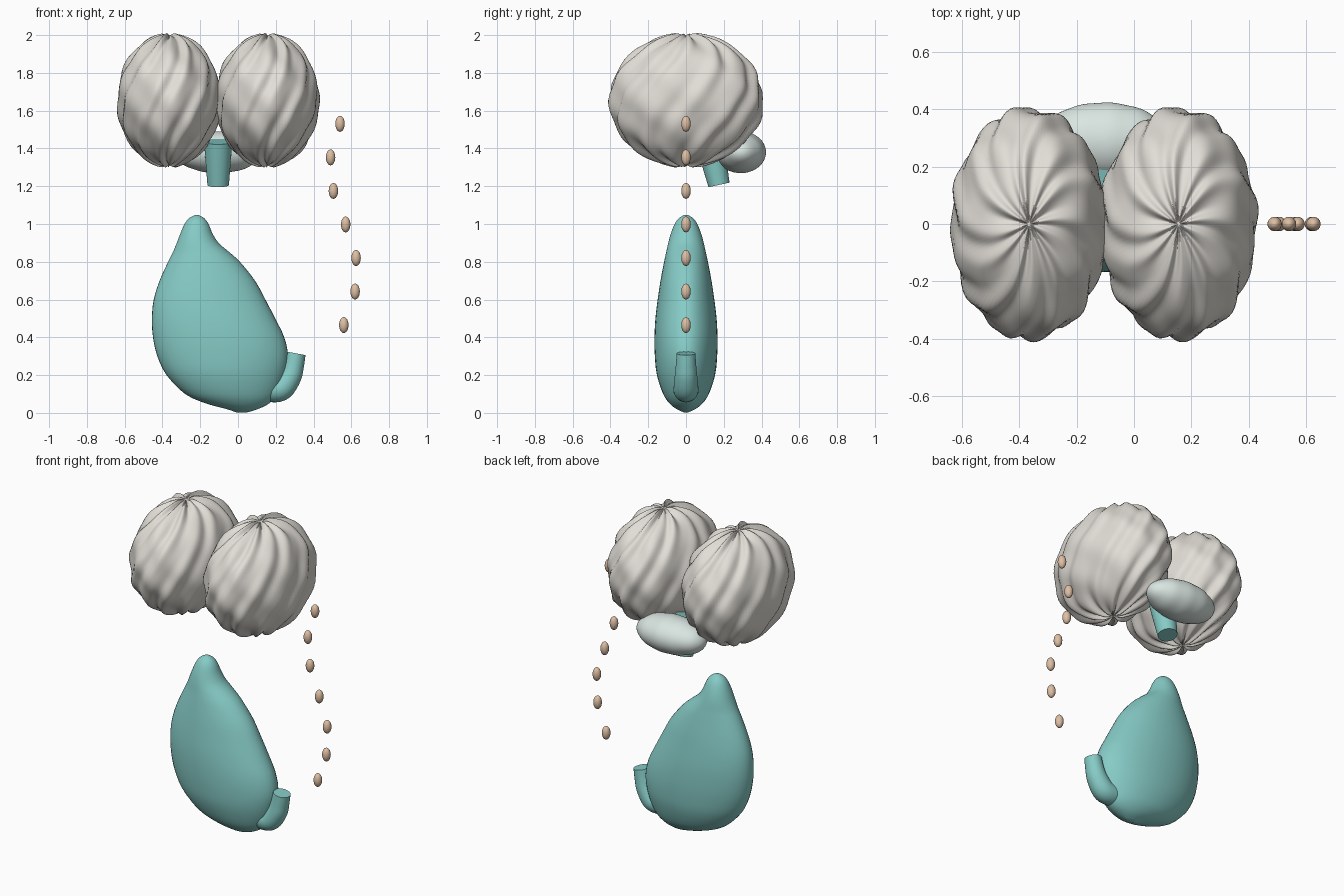
import bpy, bmesh
from math import sin, cos, pi
from mathutils import Vector

if "Cube" in bpy.data.objects:
    bpy.data.objects.remove(bpy.data.objects["Cube"])


def material(name, rgb):
    m = bpy.data.materials.new(name)
    m.diffuse_color = (*rgb, 1)
    m.use_nodes = True
    m.node_tree.nodes["Principled BSDF"].inputs["Base Color"].default_value = m.diffuse_color
    return m


TEAL = material("teal", (0.24, 0.60, 0.57))
IVORY = material("ivory", (0.76, 0.73, 0.68))
PALE = material("pale_green", (0.70, 0.79, 0.76))
TAN = material("tan", (0.73, 0.52, 0.37))


def finish(bm, name, mat):
    bmesh.ops.recalc_face_normals(bm, faces=bm.faces)
    for f in bm.faces:
        f.smooth = True
    me = bpy.data.meshes.new(name)
    bm.to_mesh(me)
    bm.free()
    ob = bpy.data.objects.new(name, me)
    bpy.context.collection.objects.link(ob)
    me.materials.append(mat)
    return ob


def ellipsoid(name, centre, radii, mat, seg=32, rings=16, ripple=None):
    bm = bmesh.new()
    bmesh.ops.create_uvsphere(bm, u_segments=seg, v_segments=rings, radius=1)
    for v in bm.verts:
        k = 1 + (ripple(v.co) if ripple else 0)
        v.co = Vector(c + r * k * q for c, r, q in zip(centre, radii, v.co))
    ob = finish(bm, name, mat)
    ob.data.update()
    return ob


def loft(name, rings, mat, seg=40):
    # rings: list of lists of points; the ends are closed with caps
    bm = bmesh.new()
    loops = [[bm.verts.new(p) for p in ring] for ring in rings]
    for a, b in zip(loops, loops[1:]):
        for i in range(len(a)):
            j = (i + 1) % len(a)
            bm.faces.new((a[i], a[j], b[j], b[i]))
    bm.faces.new(loops[0])
    bm.faces.new(loops[-1])
    return finish(bm, name, mat)


def spline(pts, steps):
    # Catmull-Rom through tuples of any length
    pts = [Vector(p) for p in pts]
    out = []
    for i in range(len(pts) - 1):
        a, b, c, d = pts[max(i - 1, 0)], pts[i], pts[i + 1], pts[min(i + 2, len(pts) - 1)]
        for s in range(steps):
            t = s / steps
            out.append(0.5 * (2 * b + (c - a) * t + (2 * a - 5 * b + 4 * c - d) * t * t
                              + (3 * b - a - 3 * c + d) * t ** 3))
    return out + [pts[-1]]


def tube(name, path, mat, seg=32):
    # path: (x, y, z, radius) in a plane perpendicular to x or y
    pts = [Vector(p[:3]) for p in path]
    rings = []
    for i, p in enumerate(pts):
        d = (pts[min(i + 1, len(pts) - 1)] - pts[max(i - 1, 0)]).normalized()
        u = d.cross(Vector((0, 1, 0))).normalized()
        w = d.cross(u)
        rings.append([p + path[i][3] * (u * cos(2 * pi * k / seg) + w * sin(2 * pi * k / seg))
                      for k in range(seg)])
    ob = loft(name, rings, mat)
    for f in list(ob.data.polygons)[-2:]:
        f.use_smooth = False
    return ob


# folded brain hemispheres: spiral grooves on ellipsoids
def folds(p):
    from_axis = Vector((p.x, p.y, 0))
    r = from_axis.length
    th = Vector((1, 0)).angle_signed(Vector((p.x, p.y)), 0) * -1 if r > 1e-4 else 0
    fade = min(1, r / 0.15)
    return fade * (0.026 * sin(12 * th - 7 * p.z) + 0.012 * sin(7 * th + 9 * p.z)
                   + 0.008 * sin(19 * th - 14 * p.z)) - 0.012 * (1 - fade)


for side, sx in (("left", -1), ("right", 1)):
    ellipsoid(side + "_hemisphere", (-0.105 + 0.26 * sx, 0, 1.655),
              (0.27, 0.40, 0.346), IVORY, 128, 64, folds)

# cerebellum and tapered brain stem
ellipsoid("cerebellum", (-0.105, 0.29, 1.38), (0.23, 0.133, 0.11), PALE, 64, 32,
          lambda p: 0.008 * sin(14 * p.x))
tube("brain_stem", [(-0.105, 0.175, 1.207, 0.057), (-0.105, 0.15, 1.32, 0.066),
                    (-0.105, 0.125, 1.437, 0.075)], TEAL)

# stomach body: (z, left x, right x, half depth)
profile = [(0.003, -0.01, 0.05, 0.012), (0.02, -0.06, 0.105, 0.05), (0.05, -0.17, 0.165, 0.087),
           (0.1, -0.28, 0.21, 0.121), (0.2, -0.378, 0.25, 0.154), (0.3, -0.427, 0.265, 0.165),
           (0.4, -0.45, 0.245, 0.167), (0.5, -0.456, 0.197, 0.162), (0.6, -0.446, 0.145, 0.15),
           (0.7, -0.415, 0.09, 0.135), (0.8, -0.37, 0.01, 0.116), (0.85, -0.345, -0.045, 0.105),
           (0.9, -0.324, -0.103, 0.094), (0.95, -0.305, -0.135, 0.08), (1.0, -0.283, -0.156, 0.06),
           (1.03, -0.26, -0.178, 0.038), (1.047, -0.23, -0.207, 0.012)]
loft("stomach", [[((a + b) / 2 + (b - a) / 2 * cos(2 * pi * k / 48), d * sin(2 * pi * k / 48), z)
                  for k in range(48)] for z, a, b, d in spline(profile, 3)], TEAL)

# bent outlet tube at the lower right
tube("outlet_tube", spline([(0.15, 0, 0.125, 0.066), (0.225, 0, 0.128, 0.066),
                            (0.275, 0, 0.19, 0.06), (0.295, 0, 0.25, 0.054),
                            (0.308, 0, 0.315, 0.05)], 6), TEAL)

# trail of beads linking stomach and brain
for i, x in enumerate((0.56, 0.62, 0.625, 0.57, 0.505, 0.49, 0.54)):
    ellipsoid(f"bead_{i + 1}", (x, 0, 0.465 + 0.1775 * i), (0.025, 0.025, 0.042), TAN, 24, 12)
